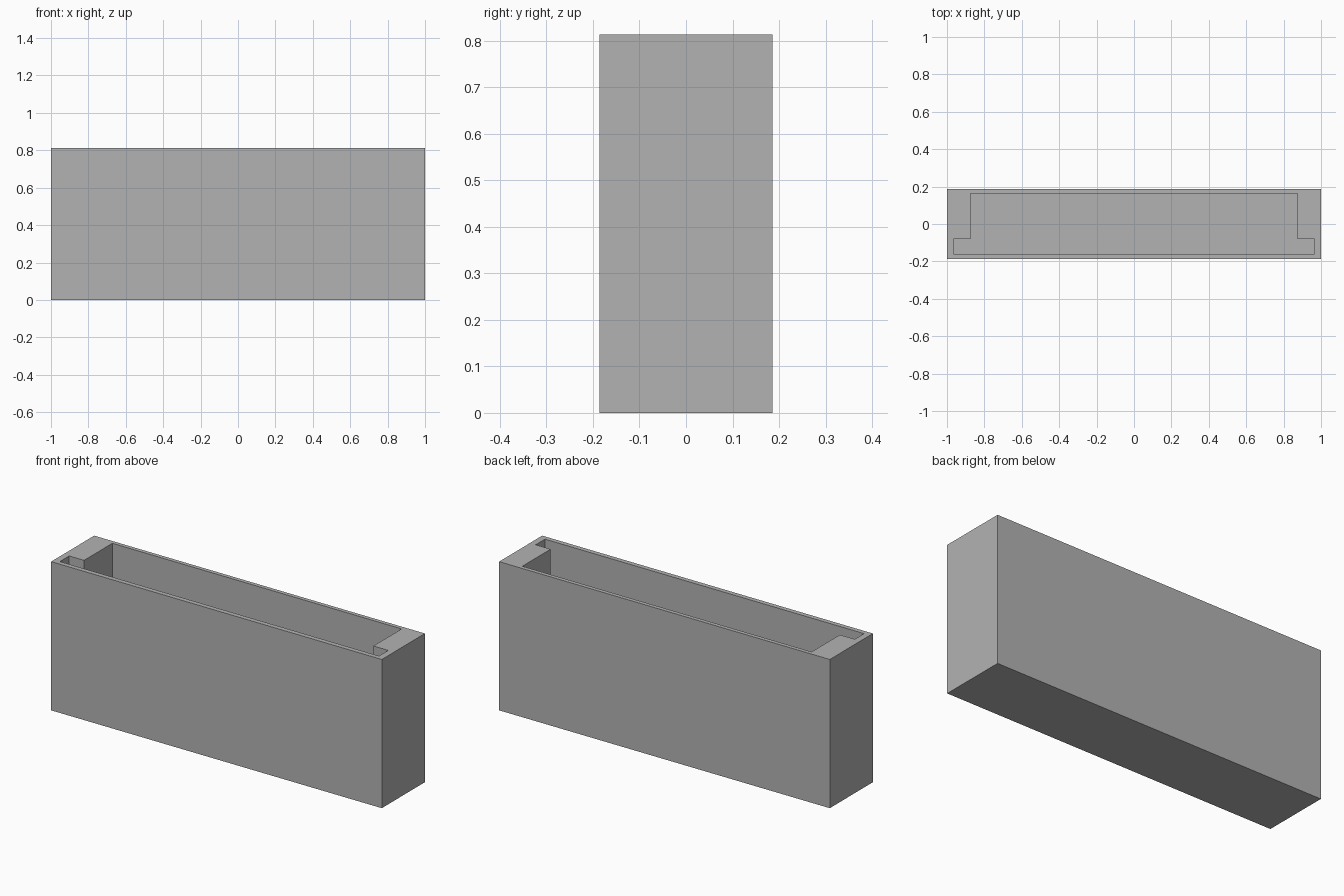
import bpy
import bmesh

default = bpy.data.objects.get("Cube")
if default:
    bpy.data.objects.remove(default, do_unlink=True)

HEIGHT = 0.813
FLOOR = 0.025

grey = bpy.data.materials.new("plain grey")
grey.use_nodes = True
colour = (0.45, 0.45, 0.45, 1)
grey.diffuse_color = colour
grey.node_tree.nodes["Principled BSDF"].inputs["Base Color"].default_value = colour


def prism(name, half_profile, bottom, top):
    """Extrude a profile, mirrored across x, from bottom to top."""
    outline = half_profile + [(-x, y) for x, y in reversed(half_profile)]
    bm = bmesh.new()
    base = bm.faces.new([bm.verts.new((x, y, bottom)) for x, y in outline])
    result = bmesh.ops.extrude_face_region(bm, geom=[base], use_keep_orig=True)
    lifted = [v for v in result["geom"] if isinstance(v, bmesh.types.BMVert)]
    bmesh.ops.translate(bm, verts=lifted, vec=(0, 0, top - bottom))
    bmesh.ops.recalc_face_normals(bm, faces=bm.faces)
    mesh = bpy.data.meshes.new(name)
    bm.to_mesh(mesh)
    bm.free()
    mesh.materials.append(grey)
    obj = bpy.data.objects.new(name, mesh)
    bpy.context.collection.objects.link(obj)
    return obj


# Outer block of the open box
box = prism("open_box", [(1, -0.186), (1, 0.186)], 0, HEIGHT)

# Cavity: wide slot along the front, narrower behind the thick end walls
cavity = prism("cavity_cutter",
               [(0.965, -0.16), (0.965, -0.08), (0.875, -0.08), (0.875, 0.164)],
               FLOOR, HEIGHT + 0.1)
cavity.hide_render = True

# Hollow the block, then discard the cutter
cut = box.modifiers.new("hollow", 'BOOLEAN')
cut.operation = 'DIFFERENCE'
cut.solver = 'EXACT'
cut.object = cavity
bpy.context.view_layer.objects.active = box
bpy.ops.object.modifier_apply(modifier=cut.name)
bpy.data.objects.remove(cavity, do_unlink=True)
